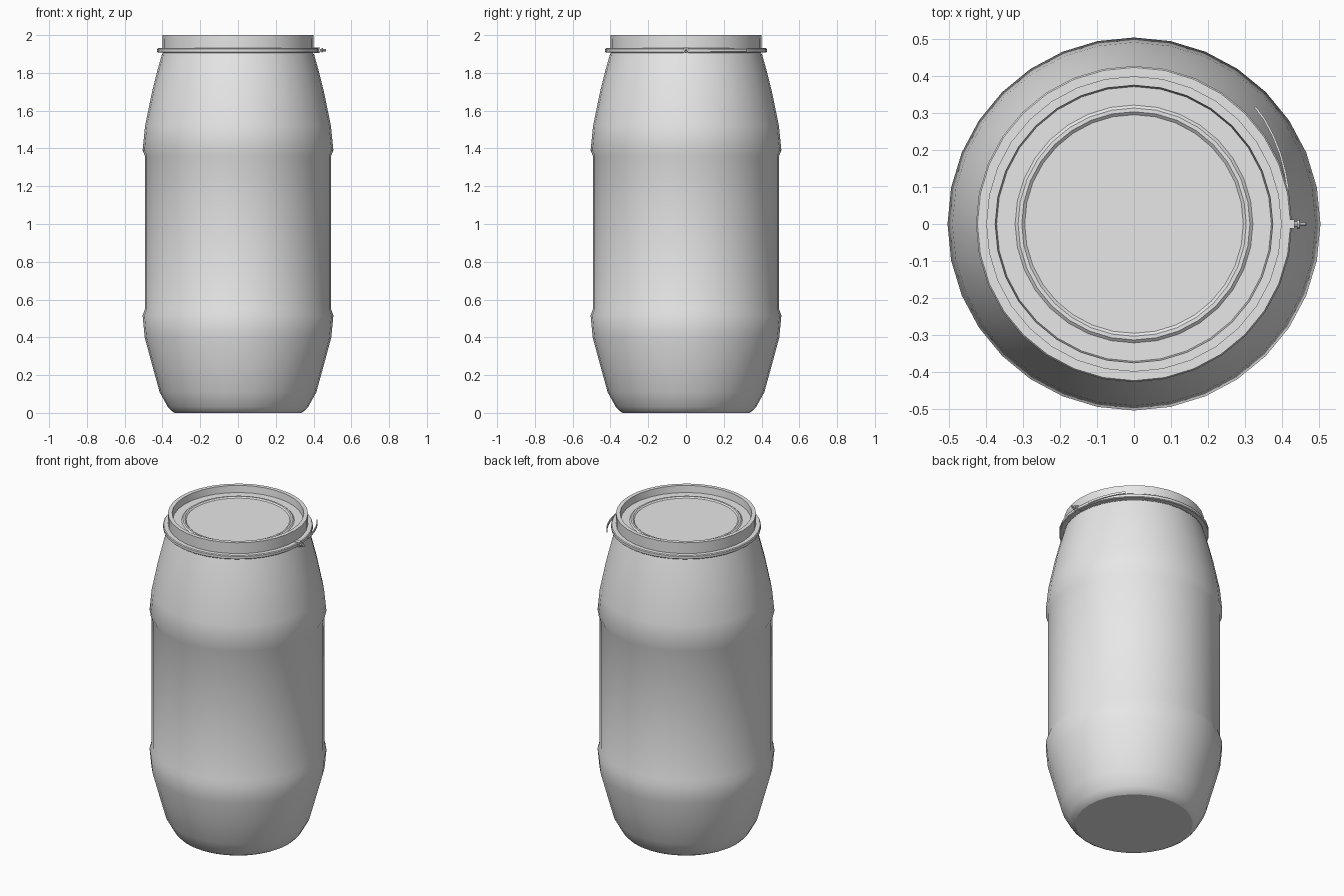
import bpy
import math
from mathutils import Vector

cube = bpy.data.objects.get("Cube")
if cube:
    bpy.data.objects.remove(cube, do_unlink=True)

SIDES = 32
grey = bpy.data.materials.new("light grey")
grey.use_nodes = True
grey.diffuse_color = (0.8, 0.8, 0.8, 1)
grey.node_tree.nodes["Principled BSDF"].inputs["Base Color"].default_value = (0.8, 0.8, 0.8, 1)


def finish(name, verts, faces, angle=30):
    mesh = bpy.data.meshes.new(name)
    mesh.from_pydata(verts, [], faces)
    mesh.materials.append(grey)
    obj = bpy.data.objects.new(name, mesh)
    bpy.context.collection.objects.link(obj)
    bpy.ops.object.select_all(action='DESELECT')
    obj.select_set(True)
    bpy.context.view_layer.objects.active = obj
    bpy.ops.object.mode_set(mode='EDIT')
    bpy.ops.mesh.select_all(action='SELECT')
    bpy.ops.mesh.normals_make_consistent(inside=False)
    bpy.ops.object.mode_set(mode='OBJECT')
    bpy.ops.object.shade_smooth_by_angle(angle=math.radians(angle))
    return obj


def lathe(name, profile, sides=SIDES, loop=False, angle=30):
    """Turn (radius, height) points around z; open ends are capped."""
    verts = [(r * math.cos(a), r * math.sin(a), z) for r, z in profile
             for a in (2 * math.pi * i / sides for i in range(sides))]
    rows = len(profile)
    faces = []
    for j in range(rows if loop else rows - 1):
        a, b = j * sides, (j + 1) % rows * sides
        for i in range(sides):
            k = (i + 1) % sides
            faces.append((a + i, a + k, b + k, b + i))
    if not loop:
        faces.append(tuple(reversed(range(sides))))
        faces.append(tuple(range((rows - 1) * sides, rows * sides)))
    return finish(name, verts, faces, angle)


def box(name, centre, size):
    c, s = Vector(centre), Vector(size) / 2
    verts = [c + Vector((x * s.x, y * s.y, z * s.z))
             for x in (-1, 1) for y in (-1, 1) for z in (-1, 1)]
    faces = [(0, 1, 3, 2), (4, 6, 7, 5), (0, 4, 5, 1), (2, 3, 7, 6), (0, 2, 6, 4), (1, 5, 7, 3)]
    return finish(name, verts, faces)


# Drum shell: tapered foot, two stepped shoulders, straight middle, tapered neck
lathe("drum_body", [
    (0.335, 0.0), (0.352, 0.01), (0.372, 0.032), (0.415, 0.11), (0.455, 0.255),
    (0.494, 0.4), (0.505, 0.515), (0.493, 0.55),
    (0.493, 1.36), (0.505, 1.39), (0.492, 1.52), (0.455, 1.7),
    (0.425, 1.82), (0.402, 1.9), (0.39, 1.91)])

# Lid: raised rim around a recessed panel with a pressed bead
lathe("lid", [
    (0.398, 1.905), (0.4, 2.0), (0.376, 2.0), (0.372, 1.957),
    (0.322, 1.957), (0.314, 1.964), (0.304, 1.964), (0.296, 1.957)])

# Clamp band that holds the lid
lathe("clamp_ring", [(0.39, 1.907), (0.424, 1.907), (0.428, 1.911),
                     (0.428, 1.926), (0.424, 1.931), (0.39, 1.931)], loop=True)

# Clasp at the side: plate, tapered bolt and collar
box("clasp_plate", (0.417, 0, 1.92), (0.035, 0.024, 0.03))
bolt = lathe("clasp_bolt", [(0.007, 0), (0.007, 0.012), (0.013, 0.012), (0.013, 0.018),
                            (0.006, 0.02), (0.006, 0.034), (0.003, 0.037)], sides=8)
bolt.rotation_euler = (0, math.pi / 2, 0)
bolt.location = (0.43, 0, 1.92)

# Locking lever: a thin curved strip that leaves the band towards its tip
path = [(0.417, 0.095), (0.409, 0.14), (0.396, 0.19), (0.376, 0.24), (0.352, 0.285), (0.328, 0.317)]
verts, faces = [], []
for i, (x, y) in enumerate(path):
    out = Vector((x, y, 0)).normalized() * 0.003
    for side, z in ((-1, 1.913), (1, 1.913), (1, 1.927), (-1, 1.927)):
        verts.append(Vector((x, y, z)) + out * side)
    if i:
        a, b = 4 * (i - 1), 4 * i
        faces += [(a + k, a + (k + 1) % 4, b + (k + 1) % 4, b + k) for k in range(4)]
end = 4 * (len(path) - 1)
faces += [(3, 2, 1, 0), (end, end + 1, end + 2, end + 3)]
finish("lock_lever", verts, faces)
